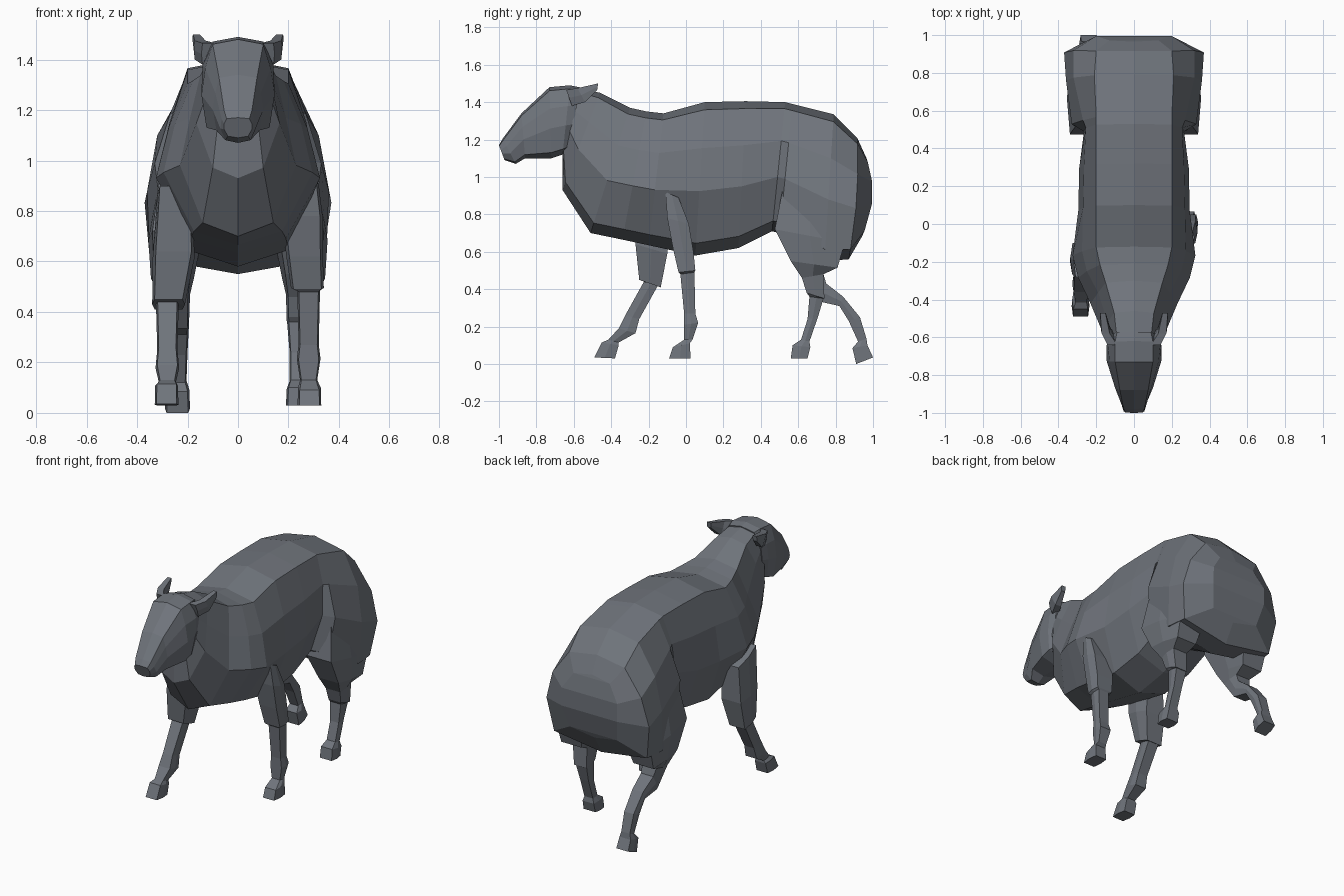
import bpy, bmesh

wool = bpy.data.materials.new("slate grey")
wool.diffuse_color = (0.16, 0.175, 0.20, 1)


def loft(name, rings):
    """Skin a list of rings (right half mirrored to left, see helpers) and cap both ends."""
    bm = bmesh.new()
    vs = [[bm.verts.new(p) for p in r] for r in rings]
    n = len(vs[0])
    for a, b in zip(vs, vs[1:]):
        for i in range(n):
            j = (i + 1) % n
            bm.faces.new((a[i], a[j], b[j], b[i]))
    for r in (vs[0], vs[-1]):           # caps: strips between mirrored points
        h = n // 2
        for i in range(h):
            quad = [r[i], r[i + 1], r[-i - 1], r[-i % n]]
            bm.faces.new(list(dict.fromkeys(quad)))
    bmesh.ops.recalc_face_normals(bm, faces=bm.faces)
    me = bpy.data.meshes.new(name)
    bm.to_mesh(me)
    bm.free()
    me.materials.append(wool)
    ob = bpy.data.objects.new(name, me)
    bpy.context.collection.objects.link(ob)
    return ob


def trunk_ring(ty, tz, by, bz, w1, w2, w3, w4, bow=0):
    """Ring from a top and a bottom point, with four half widths between them."""
    half = [(0, 0), (w1, .05), (w2, .3), (w3, .58), (w4, .92), (0, 1)]
    pts = [(x, ty + (by - ty) * t + bow * 4 * t * (1 - t), tz + (bz - tz) * t)
           for x, t in half]
    return pts + [(-x, y, z) for x, y, z in pts[-2:0:-1]]


def limb_ring(side, x, hx, fy, fz, by, bz):
    """Six-sided, nearly square ring between a front and a back point in the side view."""
    out = []
    for u, t in ((-.85, 0), (.85, 0), (1, .5), (.85, 1), (-.85, 1), (-1, .5)):
        out.append((side * (x + u * hx), fy + (by - fy) * t, fz + (bz - fz) * t))
    return out


def limb(name, side, rows):
    # start the ring at a side corner so the cap strips run straight across
    rings = [limb_ring(side, *r) for r in rows]
    return loft(name, [r[2:] + r[:2] for r in rings])


# Trunk: neck, chest, barrel and wide rump
loft("body", [trunk_ring(*r) for r in (
    (-.60, 1.48, -.66, 1.12, .09, .12, .12, .08),
    (-.46, 1.45, -.66, .93, .105, .14, .165, .10),
    (-.30, 1.37, -.51, .70, .15, .19, .23, .14),
    (-.21, 1.35, -.34, .665, .18, .25, .295, .175),
    (-.12, 1.34, -.20, .635, .20, .275, .325, .19),
    (.10, 1.40, .05, .58, .20, .27, .295, .20),
    (.32, 1.405, .28, .62, .20, .265, .29, .20),
    (.53, 1.40, .46, .71, .20, .255, .265, .20),
    (.57, 1.39, .50, .70, .20, .27, .33, .30),
    (.79, 1.335, .74, .55, .21, .32, .36, .35),
    (.915, 1.21, .87, .56, .20, .32, .37, .335, .02),
    (.965, 1.10, .94, .68, .13, .20, .20, .17, .045),
)])

# Head: wedge tapering to the muzzle
loft("head", [trunk_ring(*r) for r in (
    (-.57, 1.48, -.62, 1.14, .09, .13, .13, .10),
    (-.62, 1.49, -.66, 1.12, .10, .14, .145, .125),
    (-.73, 1.48, -.72, 1.10, .10, .13, .145, .125),
    (-.88, 1.34, -.86, 1.10, .075, .09, .10, .085),
    (-.98, 1.205, -.91, 1.07, .055, .065, .07, .05),
    (-1.0, 1.17, -.97, 1.09, .045, .055, .055, .04),
)])

# Ears swept back
for side, label in ((1, "right"), (-1, "left")):
    limb("ear_" + label, side, (
        (.115, .03, -.64, 1.465, -.61, 1.38),
        (.15, .025, -.58, 1.475, -.54, 1.40),
        (.165, .016, -.47, 1.50, -.475, 1.465)))

# Front legs: one planted, one reaching forward
limb("front_leg_planted", 1, (
    (.25, .07, -.11, .92, -.04, .89),
    (.255, .082, -.10, .78, .015, .75),
    (.265, .072, -.07, .62, .04, .60),
    (.275, .065, -.04, .49, .05, .50),
    (.28, .045, -.03, .48, .045, .49),
    (.28, .04, -.01, .27, .05, .27),
    (.28, .047, -.01, .21, .065, .22),
    (.28, .034, -.01, .13, .035, .13),
    (.283, .045, -.07, .09, .02, .11),
    (.283, .047, -.09, .03, .025, .03)))
limb("front_leg_forward", -1, (
    (.25, .07, -.28, .90, -.10, .82),
    (.255, .083, -.27, .64, -.10, .59),
    (.275, .065, -.25, .45, -.135, .41),
    (.28, .045, -.225, .44, -.15, .42),
    (.28, .04, -.325, .26, -.25, .24),
    (.28, .047, -.36, .19, -.27, .165),
    (.28, .034, -.415, .13, -.36, .115),
    (.283, .045, -.45, .115, -.36, .10),
    (.283, .047, -.49, .035, -.38, .03)))

# Hind legs share the thigh; one planted, one pushing off behind
thigh = (
    (.24, .08, .52, .95, .80, .85),
    (.25, .105, .475, .72, .85, .65),
    (.26, .085, .56, .55, .81, .515),
    (.25, .06, .62, .46, .735, .48))
limb("hind_leg_planted", 1, thigh + (
    (.245, .052, .645, .38, .74, .35),
    (.24, .045, .66, .36, .735, .35),
    (.24, .036, .65, .24, .705, .25),
    (.24, .036, .615, .13, .66, .12),
    (.24, .047, .57, .10, .665, .09),
    (.24, .05, .56, .03, .65, .03)))
limb("hind_leg_pushing", -1, thigh + (
    (.245, .052, .71, .335, .75, .43),
    (.24, .045, .82, .31, .84, .36),
    (.24, .04, .87, .23, .93, .25),
    (.24, .036, .92, .12, .965, .135),
    (.24, .047, .89, .085, .97, .10),
    (.24, .05, .91, .0, 1.0, .035)))
